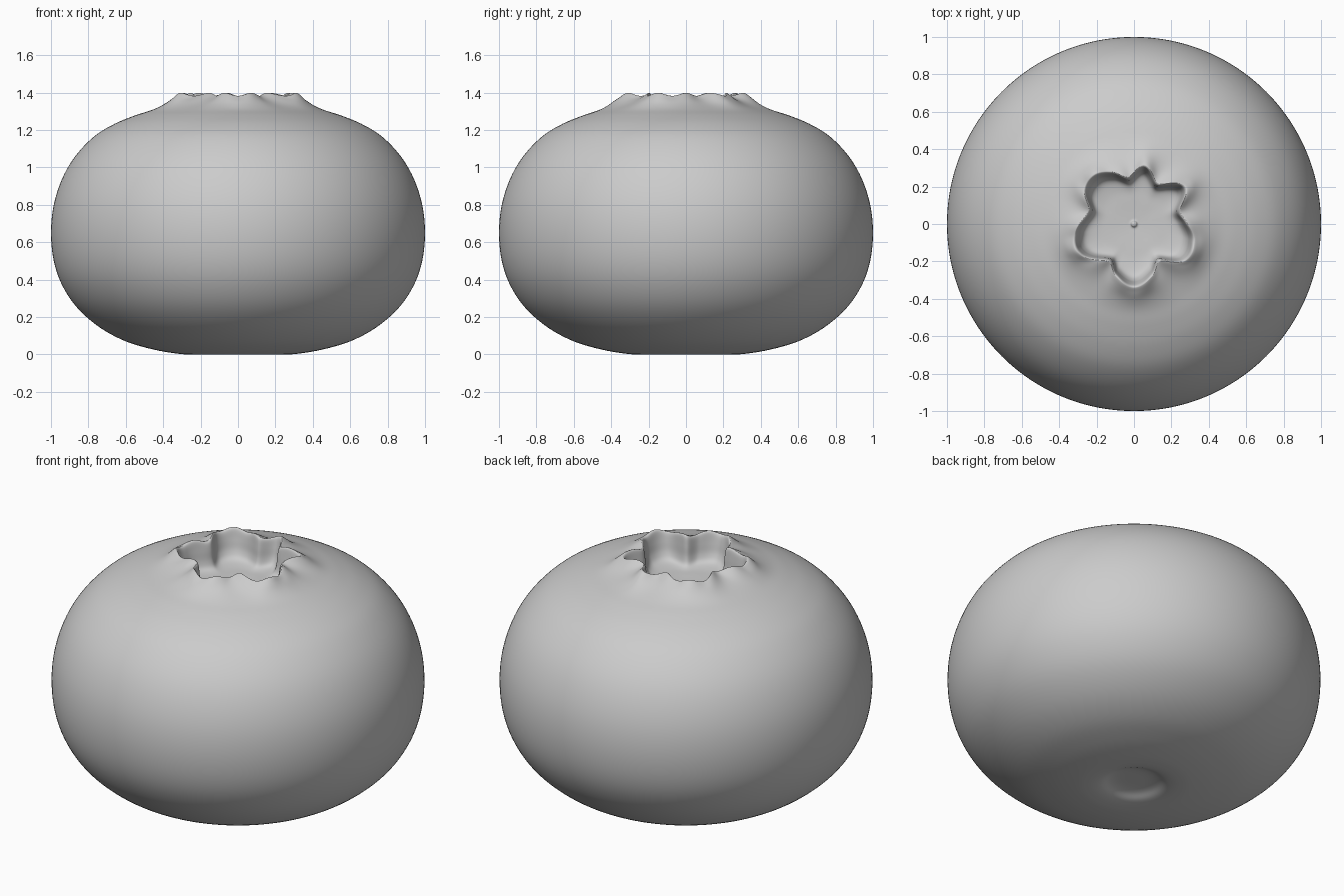
import bpy, bmesh
from math import sin, cos, pi, radians, exp

if "Cube" in bpy.data.objects:
    bpy.data.objects.remove(bpy.data.objects["Cube"])

SEG, SUB = 192, 5

# Crown outline: (angle in degrees, rim radius), irregular lobes
CROWN = [(2, .28), (17, .255), (36, .335), (59, .25), (80, .315), (97, .25),
         (115, .305), (129, .335), (145, .32), (163, .25), (191, .32),
         (208, .33), (236, .24), (250, .29), (270, .335), (290, .29),
         (305, .24), (325, .335), (345, .33)]

# Profile: (radius, height, how strongly the crown outline bends it)
PROFILE = [(0, .035, 0), (.08, .034, 0), (.13, .026, 0), (.18, .007, 0),
           (.24, .0, 0), (.32, .004, 0), (.45, .026, 0), (.6, .07, 0),
           (.74, .145, 0), (.86, .25, 0), (.94, .37, 0), (.985, .5, 0),
           (1, .65, 0), (.985, .8, 0), (.94, .94, 0), (.87, 1.06, 0),
           (.77, 1.165, 0), (.66, 1.233, 0), (.55, 1.278, 0),
           (.46, 1.307, .1), (.395, 1.335, .4), (.335, 1.369, .8),
           (.301, 1.388, 1), (.29, 1.389, 1), (.281, 1.375, 1),
           (.272, 1.33, .95), (.262, 1.275, .85), (.24, 1.238, .7),
           (.19, 1.222, .35), (.12, 1.217, .1), (.05, 1.213, 0),
           (.022, 1.213, 0), (.012, 1.224, 0), (0, 1.228, 0)]


def catmull(p0, p1, p2, p3, t):
    return .5 * (2 * p1 + (p2 - p0) * t + (2 * p0 - 5 * p1 + 4 * p2 - p3) * t * t
                 + (3 * p1 - p0 - 3 * p2 + p3) * t ** 3)


def rim_offset(a):
    n = len(CROWN)
    deg = (a * 180 / pi - CROWN[0][0]) % 360
    for i in range(n):
        lo = CROWN[i][0] - CROWN[0][0]
        hi = CROWN[i + 1][0] - CROWN[0][0] if i + 1 < n else 360
        if lo <= deg <= hi:
            r = [CROWN[(i + k) % n][1] for k in (-1, 0, 1, 2)]
            return catmull(*r, (deg - lo) / (hi - lo)) - .29
    return 0


def smooth_profile():
    pts = []
    last = len(PROFILE) - 1
    for i in range(last):
        q = [PROFILE[min(max(i + k, 0), last)] for k in (-1, 0, 1, 2)]
        for s in range(SUB):
            pts.append([catmull(*c, s / SUB) for c in zip(*q)])
    return pts + [list(PROFILE[-1])]


# Berry body, crown and hollow in one revolved skin
bm = bmesh.new()
angles = [2 * pi * j / SEG for j in range(SEG)]
offsets = [rim_offset(a) for a in angles]
pts = smooth_profile()
bottom = bm.verts.new((0, 0, pts[0][1]))
top = bm.verts.new((0, 0, pts[-1][1]))
rings = []
for r, z, w in pts[1:-1]:
    ring = []
    wave = exp(-((z - 1.39) / .03) ** 2) if w > .2 else 0
    for a, o in zip(angles, offsets):
        rr = max(r + w * o, .001)
        zz = max(z, 0) + .008 * wave * cos(14 * a)
        ring.append(bm.verts.new((rr * cos(a), rr * sin(a), zz)))
    rings.append(ring)
for j in range(SEG):
    k = (j + 1) % SEG
    bm.faces.new((bottom, rings[0][k], rings[0][j]))
    bm.faces.new((top, rings[-1][j], rings[-1][k]))
    for lo, hi in zip(rings, rings[1:]):
        bm.faces.new((lo[j], lo[k], hi[k], hi[j]))
for f in bm.faces:
    f.smooth = True
mesh = bpy.data.meshes.new("berry")
bm.to_mesh(mesh)
bm.free()
berry = bpy.data.objects.new("berry", mesh)
bpy.context.collection.objects.link(berry)
